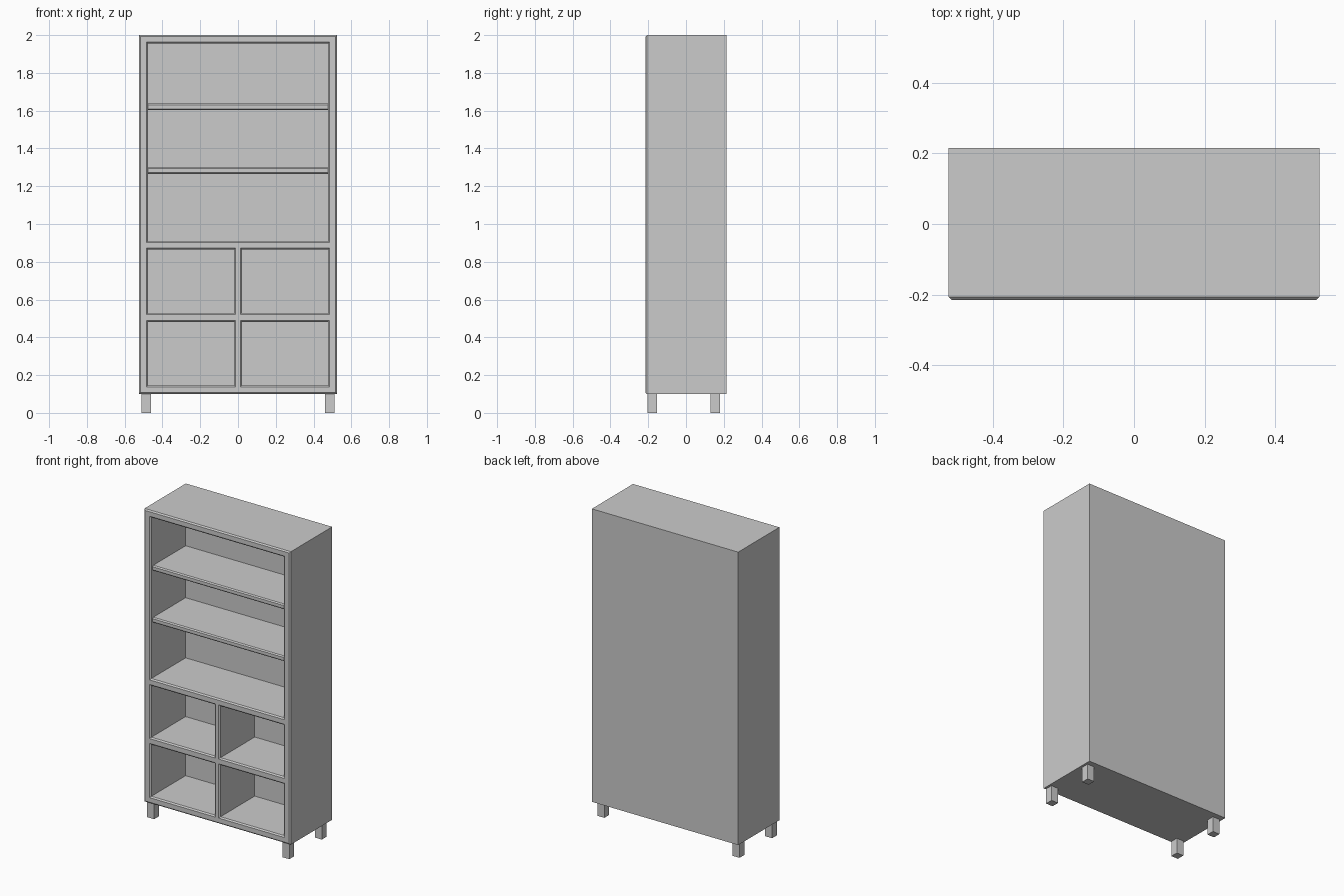
import bpy, bmesh

if "Cube" in bpy.data.objects:
    bpy.data.objects.remove(bpy.data.objects["Cube"])

W, FRONT, BACK, Z0, Z1 = 0.525, -0.215, 0.215, 0.10, 2.0
INNER_BACK = 0.143
C = 0.008  # chamfer size


def finish(name, bm):
    bmesh.ops.recalc_face_normals(bm, faces=bm.faces)
    me = bpy.data.meshes.new(name)
    bm.to_mesh(me)
    bm.free()
    ob = bpy.data.objects.new(name, me)
    bpy.context.collection.objects.link(ob)
    return ob


def loft(bm, rings):
    """Rectangles (y, x0, x1, z0, z1) joined front to back into a closed solid."""
    loops = [[bm.verts.new(p) for p in
              ((x0, y, z0), (x1, y, z0), (x1, y, z1), (x0, y, z1))]
             for y, x0, x1, z0, z1 in rings]
    for a, b in zip(loops, loops[1:]):
        for i in range(4):
            j = (i + 1) % 4
            bm.faces.new((a[i], a[j], b[j], b[i]))
    bm.faces.new(loops[0])
    bm.faces.new(loops[-1])


def block(name, x0, x1, y0, y1, z0, z1, cx=0, cz=0):
    """Box whose front edges are chamfered by cx (sides) and cz (top, bottom)."""
    bm = bmesh.new()
    rings = [(y0, x0, x1, z0, z1), (y1, x0, x1, z0, z1)]
    if cz:
        rings[0] = (y0 + cz, x0, x1, z0, z1)
        rings.insert(0, (y0, x0 + cx, x1 - cx, z0 + cz, z1 - cz))
    loft(bm, rings)
    return finish(name, bm)


# Solid cabinet with chamfered front rim
cabinet = block("cabinet", -W, W, FRONT, BACK, Z0, Z1, C, C)

# Compartments, flared at the front to chamfer each opening
openings = [(-0.484, 0.484, 0.902, 1.963)]
for z0, z1 in ((0.138, 0.490), (0.521, 0.872)):
    openings += [(-0.484, -0.012, z0, z1), (0.012, 0.484, z0, z1)]
bm = bmesh.new()
for x0, x1, z0, z1 in openings:
    loft(bm, [(FRONT - C, x0 - C, x1 + C, z0 - C, z1 + C),
              (FRONT + C, x0 + C, x1 - C, z0 + C, z1 - C),
              (INNER_BACK, x0 + C, x1 - C, z0 + C, z1 - C)])
cutter = finish("compartment_cutter", bm)
cutter.hide_render = True

mod = cabinet.modifiers.new("compartments", "BOOLEAN")
mod.operation = "DIFFERENCE"
mod.solver = "EXACT"
mod.object = cutter
bpy.context.view_layer.objects.active = cabinet
bpy.ops.object.modifier_apply(modifier=mod.name)
bpy.data.objects.remove(cutter)

# Two shelves set slightly back in the upper compartment
for name, z in (("lower_shelf", 1.283), ("upper_shelf", 1.620)):
    block(name, -0.476, 0.476, -0.195, INNER_BACK, z - 0.017, z + 0.017, 0, 0.007)

# Four square legs
for side, s in (("left", -1), ("right", 1)):
    for end, y in (("front", -0.178), ("back", 0.155)):
        x = s * 0.485
        block(f"{end}_{side}_leg", x - 0.025, x + 0.025, y - 0.025, y + 0.025, 0, Z0)
